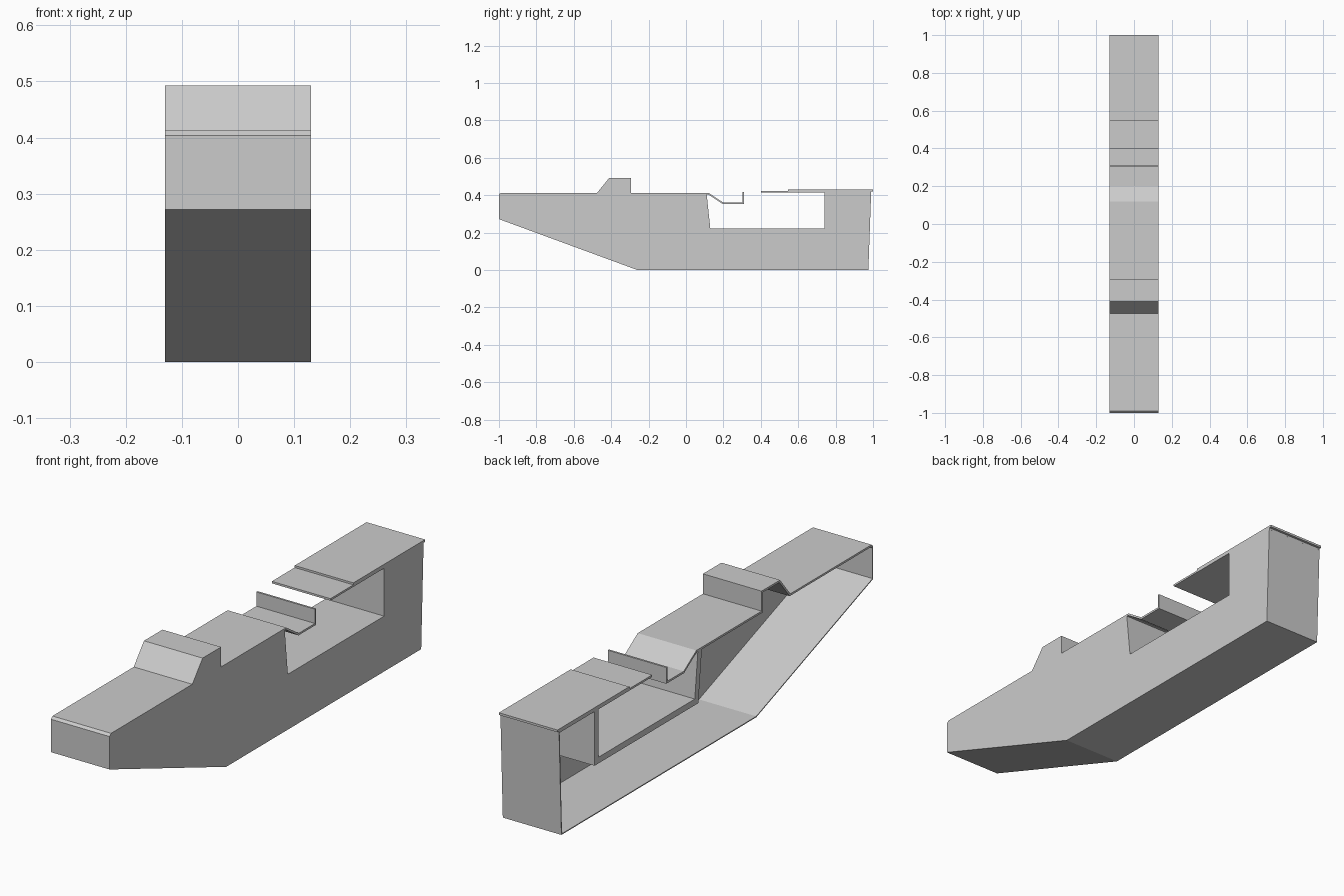
import bpy

if "Cube" in bpy.data.objects:
    bpy.data.objects.remove(bpy.data.objects["Cube"])

HALF = 0.13  # half width of the body


def add_sheet(name, verts, faces, thickness):
    mesh = bpy.data.meshes.new(name)
    mesh.from_pydata(verts, [], faces)
    obj = bpy.data.objects.new(name, mesh)
    bpy.context.collection.objects.link(obj)
    # material grows behind the face normals, so profiles trace the visible side
    mod = obj.modifiers.new("gauge", 'SOLIDIFY')
    mod.thickness = thickness
    mod.offset = -1
    mod.use_even_offset = True
    return obj


def bent_strip(name, path, thickness):
    """Sheet bent along a (y, z) path, spanning the full width."""
    verts = [(x, y, z) for y, z in path for x in (-HALF, HALF)]
    faces = [(2 * i, 2 * i + 1, 2 * i + 3, 2 * i + 2) for i in range(len(path) - 1)]
    return add_sheet(name, verts, faces, thickness)


# Outline pieces shared by the shell and the side wall
belly = [(0.99, 0.418), (0.975, 0), (-0.26, 0), (-1, 0.272)]
deck = [(-1, 0.404), (-0.99, 0.413), (-0.475, 0.413), (-0.41, 0.493),
        (-0.293, 0.493), (-0.293, 0.413), (0.11, 0.413)]
recess = [(0.11, 0.41), (0.13, 0.222), (0.74, 0.222), (0.74, 0.417)]

# Back, belly, nose and raised deck
bent_strip("hull_belly", belly + deck[:1], 0.004)

# Deck continues into the stepped catch tray
bent_strip("deck_and_tray",
           deck + [(0.12, 0.413), (0.20, 0.36), (0.302, 0.36), (0.302, 0.417)], 0.008)

# Recess liner behind the side window
bent_strip("recess_liner", recess, 0.025)

# Rear cover and its lower front flap
bent_strip("rear_flap", [(0.40, 0.422), (0.99, 0.422)], 0.008)
bent_strip("rear_cover", [(0.545, 0.430), (1.0, 0.430)], 0.009)

# Single side wall on the right; the left side stays open
outline = belly[::-1] + recess[::-1] + deck[::-1][1:]
outline = outline[:4] + outline[4:]
wall = [(HALF, y, z) for y, z in outline]
add_sheet("side_wall", wall, [tuple(range(len(wall)))], 0.006)
